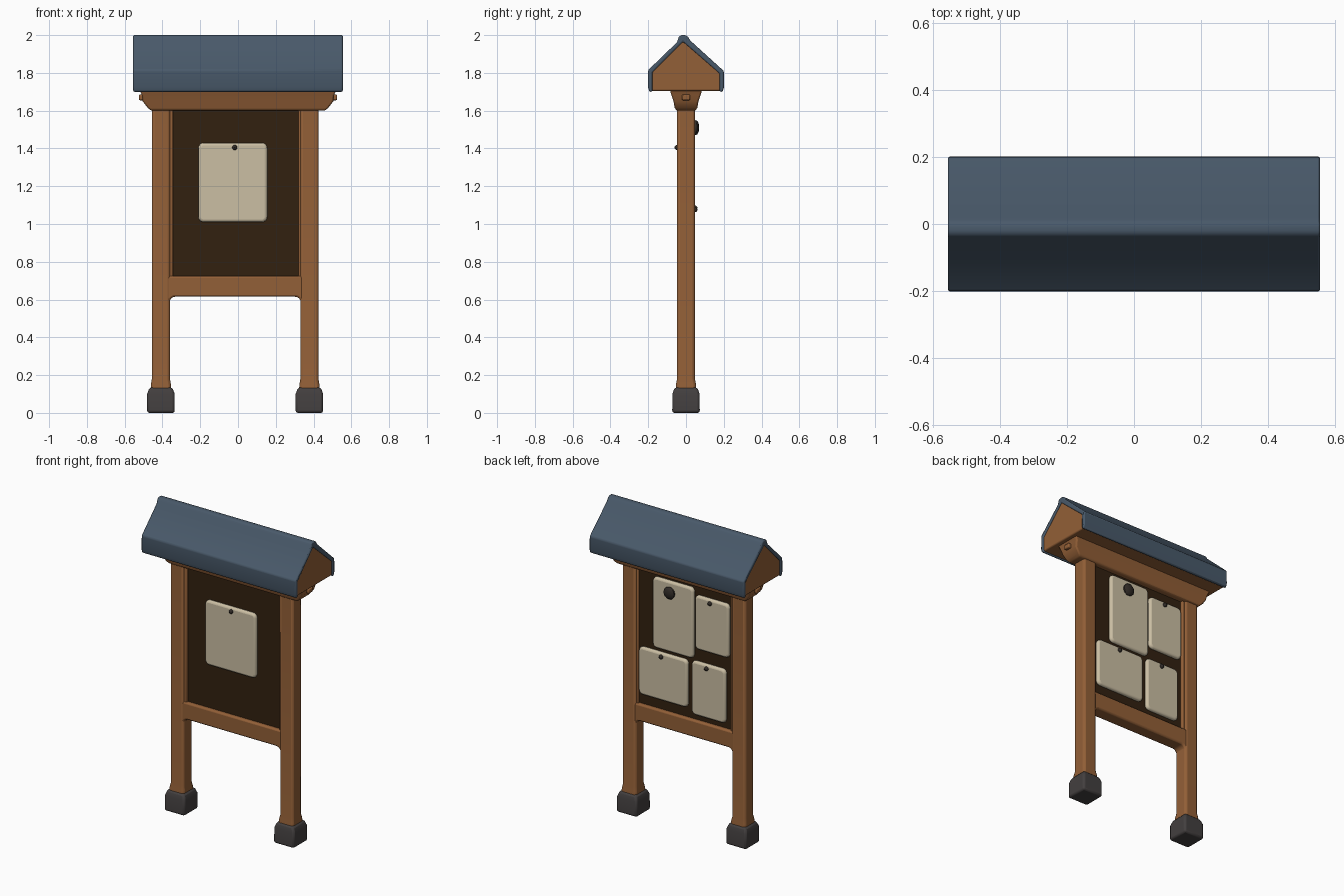
import bpy, bmesh, math
from mathutils import Vector

cube = bpy.data.objects.get("Cube")
if cube:
    bpy.data.objects.remove(cube, do_unlink=True)


def material(name, rgb):
    m = bpy.data.materials.new(name)
    m.use_nodes = True
    color = (*rgb, 1)
    m.diffuse_color = color
    bsdf = m.node_tree.nodes["Principled BSDF"]
    bsdf.inputs["Base Color"].default_value = color
    bsdf.inputs["Roughness"].default_value = 0.8
    return m


WOOD = material("warm wood", (0.29, 0.115, 0.038))
ROOF = material("slate blue", (0.066, 0.1, 0.143))
BOARD = material("dark brown board", (0.032, 0.015, 0.005))
PAPER = material("cream paper", (0.6, 0.52, 0.37))
STONE = material("charcoal footing", (0.056, 0.05, 0.05))
PIN = material("dark pin", (0.03, 0.024, 0.02))


def finish(name, bm, mat, bevel=0.0, segments=2):
    """Turn a bmesh into a smooth-shaded object with softened edges."""
    bmesh.ops.recalc_face_normals(bm, faces=bm.faces)
    mesh = bpy.data.meshes.new(name)
    bm.to_mesh(mesh)
    bm.free()
    mesh.materials.append(mat)
    obj = bpy.data.objects.new(name, mesh)
    bpy.context.collection.objects.link(obj)
    if bevel:
        mod = obj.modifiers.new("soft edges", "BEVEL")
        mod.width, mod.segments = bevel, segments
        mod.limit_method = "ANGLE"
        mod.angle_limit = math.radians(35)
    bpy.ops.object.select_all(action="DESELECT")
    obj.select_set(True)
    bpy.context.view_layer.objects.active = obj
    bpy.ops.object.shade_smooth_by_angle(angle=math.radians(40))
    return obj


def box_mesh(x0, x1, y0, y1, z0, z1):
    bm = bmesh.new()
    bmesh.ops.create_cube(bm, size=1)
    for v in bm.verts:
        v.co = Vector(((x0 + x1) / 2 + v.co.x * (x1 - x0),
                       (y0 + y1) / 2 + v.co.y * (y1 - y0),
                       (z0 + z1) / 2 + v.co.z * (z1 - z0)))
    return bm


def loft(name, cx, sections, mat, bevel):
    """Stack rectangles given as (z, half width, half depth)."""
    bm = bmesh.new()
    rings = [[bm.verts.new((cx + sx * hx, sy * hy, z))
              for sx, sy in ((-1, -1), (1, -1), (1, 1), (-1, 1))]
             for z, hx, hy in sections]
    for a, b in zip(rings, rings[1:]):
        for i in range(4):
            j = (i + 1) % 4
            bm.faces.new((a[i], a[j], b[j], b[i]))
    bm.faces.new(rings[0])
    bm.faces.new(rings[-1])
    return finish(name, bm, mat, bevel)


def extrude(name, points, offset, mat, bevel):
    """Extrude a closed outline along an offset vector."""
    bm = bmesh.new()
    face = bm.faces.new([bm.verts.new(p) for p in points])
    new = bmesh.ops.extrude_face_region(bm, geom=[face])["geom"]
    verts = [g for g in new if isinstance(g, bmesh.types.BMVert)]
    bmesh.ops.translate(bm, verts=verts, vec=offset)
    return finish(name, bm, mat, bevel)


# Posts and footings
POSTS = {"right": -0.408, "left": 0.378}
for side, x in POSTS.items():
    loft(side + "_post", x, [(0.1, 0.056, 0.056), (0.15, 0.053, 0.053),
                             (0.18, 0.048, 0.047), (1.62, 0.048, 0.047)], WOOD, 0.014)
    loft(side + "_footing", x, [(0, 0.073, 0.073), (0.1, 0.073, 0.072),
                                (0.135, 0.06, 0.06)], STONE, 0.012)

# Bottom rail with rounded lower corners where it meets the posts
xl, xr, zb, zt, r = -0.362, 0.332, 0.615, 0.725, 0.03
arc = [(r * (1 - math.cos(a)), r * (math.sin(a) - 1))
       for a in (i * math.pi / 8 for i in range(5))]
outline = [(xl + dx, zb + dz) for dx, dz in arc]
outline += [(xr - dx, zb + dz) for dx, dz in reversed(arc)]
outline += [(xr + 0.02, zb - r), (xr + 0.02, zt), (xl - 0.02, zt), (xl - 0.02, zb - r)]
extrude("bottom_rail", [(x, -0.044, z) for x, z in outline], (0, 0.088, 0), WOOD, 0.012)

# Inner trim strips beside the board
for name, x0, x1 in (("right_trim", -0.38, -0.345), ("left_trim", 0.32, 0.35)):
    finish(name, box_mesh(x0, x1, -0.036, 0.036, 0.7, 1.62), WOOD, 0.006)

# Notice board
finish("notice_board", box_mesh(-0.37, 0.34, -0.02, 0.02, 0.7, 1.63), BOARD)

# Flared top beam with end pegs
loft("top_beam", 0, [(1.6, 0.46, 0.05), (1.615, 0.478, 0.06), (1.65, 0.505, 0.066),
                     (1.685, 0.51, 0.078), (1.72, 0.525, 0.088)], WOOD, 0.008)
for side, s in (("right", -1), ("left", 1)):
    x0, x1 = sorted((s * 0.49, s * 0.525))
    finish(side + "_peg", box_mesh(x0, x1, -0.022, 0.022, 1.655, 1.685), WOOD, 0.006)

# Gable core: wooden ends and underside
gable = [(-0.185, 1.705), (-0.185, 1.805), (-0.016, 1.972), (0.185, 1.8), (0.185, 1.705)]
extrude("gable_core", [(-0.548, y, z) for y, z in gable], (1.096, 0, 0), WOOD, 0.008)

# Roof shell with a raised ridge
outer = [(-0.194, 1.7), (-0.201, 1.725), (-0.2, 1.815), (-0.048, 1.962), (-0.038, 1.99),
         (-0.026, 2.0), (-0.002, 2.0), (0.012, 1.99), (0.022, 1.972), (0.2, 1.81),
         (0.201, 1.725), (0.194, 1.7)]
inner = [(0.178, 1.7), (0.178, 1.797), (-0.016, 1.965), (-0.178, 1.802), (-0.178, 1.7)]
extrude("roof_shell", [(-0.555, y, z) for y, z in outer + inner], (1.11, 0, 0), ROOF, 0.007)


def paper(name, side, x0, x1, z0, z1):
    """Padded sheet with rounded corners; side is -1 for front, 1 for back."""
    y0, y1 = sorted((side * 0.012, side * 0.043))
    bm = box_mesh(x0, x1, y0, y1, z0, z1)
    corners = [e for e in bm.edges
               if abs(e.verts[0].co.y - e.verts[1].co.y) > 0.01]
    bmesh.ops.bevel(bm, geom=corners, offset=0.028, segments=4,
                    profile=0.5, affect="EDGES")
    finish(name, bm, PAPER, 0.014, 3)


def pin(name, side, x, z, radius, tip):
    """Faceted round pin head standing out from a sheet."""
    bm = bmesh.new()
    bmesh.ops.create_uvsphere(bm, u_segments=10, v_segments=6, radius=1)
    for v in bm.verts:
        v.co = Vector((x + v.co.x * radius, side * (tip - 0.018 + v.co.y * 0.018),
                       z + v.co.z * radius))
    finish(name, bm, PIN)


# Pinned sheets
SHEETS = [("front_sheet", -1, -0.21, 0.155, 1.01, 1.43),
          ("back_tall_sheet", 1, -0.08, 0.213, 1.12, 1.58),
          ("back_upper_sheet", 1, -0.335, -0.09, 1.19, 1.54),
          ("back_wide_sheet", 1, -0.037, 0.313, 0.79, 1.1),
          ("back_lower_sheet", 1, -0.31, -0.066, 0.76, 1.11)]
for name, side, x0, x1, z0, z1 in SHEETS:
    paper(name, side, x0, x1, z0, z1)
    if name == "back_tall_sheet":
        pin("large_pin", side, 0.084, 1.51, 0.04, 0.07)
    else:
        pin(name + "_pin", side, (x0 + x1) / 2 + 0.01, z1 - 0.025, 0.014, 0.061)
